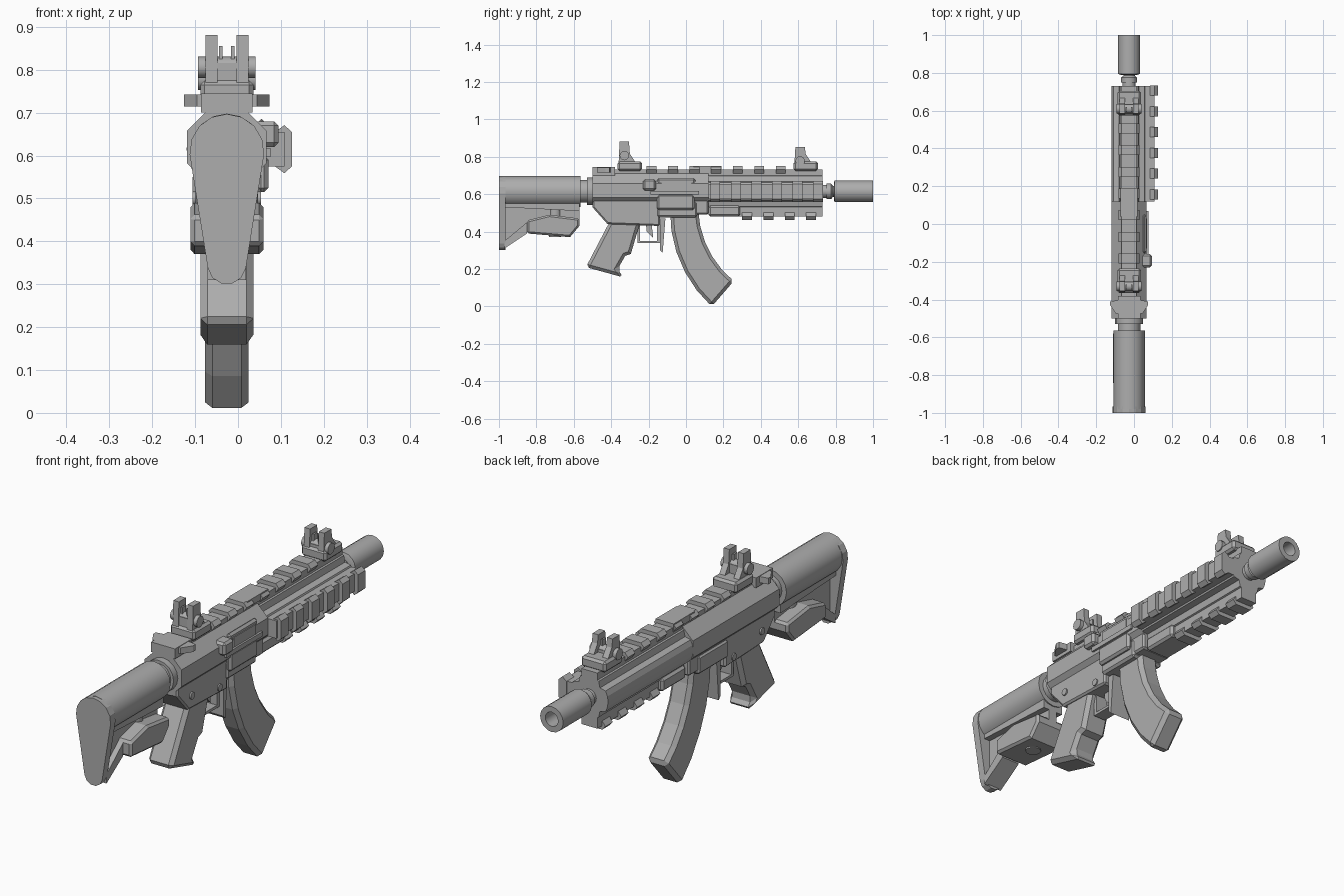
import bpy, bmesh
from math import sin, cos, pi, radians

if "Cube" in bpy.data.objects:
    bpy.data.objects.remove(bpy.data.objects["Cube"])

GREY = (.42, .42, .42, 1)
metal = bpy.data.materials.new("gunmetal grey")
metal.use_nodes = True
metal.diffuse_color = GREY
metal.node_tree.nodes["Principled BSDF"].inputs["Base Color"].default_value = GREY

MIDDLE = -.026       # x of the body's centre plane
BORE = .615          # height of the barrel axis
REAR, MUZZLE = -1, 1
GUARD_START, GUARD_END = .12, .73

# Maps a flat outline and a depth to space, for each extrusion axis
PLACE = {
    'x': lambda point, depth: (MIDDLE + depth, point[0], point[1]),
    'y': lambda point, depth: (MIDDLE + point[0], depth, point[1]),
    'z': lambda point, depth: (MIDDLE + point[0], point[1], depth),
}


def loft(name, loops, chamfer=0, smooth=False):
    """Skin equal-length loops of points and cap both ends."""
    bm = bmesh.new()
    rings = [[bm.verts.new(point) for point in loop] for loop in loops]
    for lower, upper in zip(rings, rings[1:]):
        for i in range(len(lower)):
            bm.faces.new((lower[i - 1], lower[i], upper[i], upper[i - 1]))
    bm.faces.new(rings[0])
    bm.faces.new(rings[-1])
    bmesh.ops.recalc_face_normals(bm, faces=bm.faces)
    mesh = bpy.data.meshes.new(name)
    bm.to_mesh(mesh)
    bm.free()
    mesh.materials.append(metal)
    if smooth:
        mesh.shade_smooth()
        mesh.set_sharp_from_angle(angle=radians(35))
    part = bpy.data.objects.new(name, mesh)
    bpy.context.collection.objects.link(part)
    if chamfer:
        modifier = part.modifiers.new("chamfer", 'BEVEL')
        modifier.width = chamfer
        modifier.segments = 1
        modifier.limit_method = 'ANGLE'
        modifier.angle_limit = radians(60)


def prism(name, outline, start, stop, axis, chamfer=0):
    place = PLACE[axis]
    loft(name, [[place(point, depth) for point in outline] for depth in (start, stop)], chamfer)


def plate(name, outline, half_width, chamfer=0):
    """A side outline of (y, z) points, centred on the body."""
    prism(name, outline, -half_width, half_width, 'x', chamfer)


def box(name, x, y, z, chamfer=0):
    outline = [(y[0], z[0]), (y[1], z[0]), (y[1], z[1]), (y[0], z[1])]
    prism(name, outline, x[0], x[1], 'x', chamfer)


def block(name, half_width, y, z, chamfer=0):
    box(name, (-half_width, half_width), y, z, chamfer)


def arc(centre, radius, start, stop, steps):
    angles = [radians(start + (stop - start) * i / steps) for i in range(steps + 1)]
    return [(centre[0] + radius * cos(a), centre[1] + radius * sin(a)) for a in angles]


def circle(centre, radius, sides, turn=0):
    return arc(centre, radius, turn, turn + 360, sides)[:-1]


def lathe(name, profile, axis='y', centre=(0, BORE), sides=16):
    """Turn (position, radius) pairs around an axis."""
    place = PLACE[axis]
    loft(name, [[place(point, depth) for point in circle(centre, radius, sides)]
                for depth, radius in profile], smooth=True)


def cross_pin(name, centre, radius, half_width):
    lathe(name, [(-half_width, radius), (half_width, radius)], 'x', centre, sides=12)


# Stock: a tapered butt, round tube and thin web with a sloping strut
butt = arc((0, .61), .087, -5, 185, 8) + arc((0, .345), .045, 190, 350, 5)
prism("butt_plate", butt, REAR, REAR + .035, 'y')
lathe("stock_tube", [(REAR + .02, .083), (-.565, .083)])
plate("stock_web", [(-.97, .56), (-.57, .56), (-.57, .43), (-.85, .42), (-.97, .33)], .02)
plate("stock_strut", [(-.97, .31), (-.85, .39), (-.85, .45), (-.97, .35)], .045)
plate("stock_rib", [(-.97, .56), (-.57, .56), (-.57, .51), (-.97, .53)], .05)
plate("stock_lever", [(-.85, .39), (-.62, .37), (-.57, .43), (-.57, .47), (-.73, .49), (-.85, .46)],
      .085, chamfer=.01)
lathe("stock_pin", [(.37, .033), (.54, .033)], 'z', (0, -.7), sides=12)
lathe("buffer_tube", [(-.57, .06), (-.53, .06), (-.53, .074), (-.5, .074)])

# Receiver: octagonal upper over a slab-sided lower
prism("upper_receiver", circle((0, .62), .1, 8, turn=22.5), -.5, GUARD_START, 'y')
plate("lower_receiver", [(-.5, .58), (-.5, .53), (-.42, .44), (-.14, .43), (-.14, .49),
                         (GUARD_START, .49), (GUARD_START, .58)], .073, chamfer=.008)
block("magazine_well", .08, y=(-.155, .06), z=(.475, .56), chamfer=.01)
cross_pin("front_pin", (-.2, .46), .016, .078)
cross_pin("rear_pin", (-.4, .5), .016, .08)

# Ejection port, only on the model's left
box("port_housing", x=(.07, .097), y=(-.155, .045), z=(.515, .6), chamfer=.01)
box("port_frame", x=(.07, .092), y=(-.155, .05), z=(.6, .685), chamfer=.01)
box("bolt", x=(.08, .096), y=(-.13, .03), z=(.62, .665))
box("port_cover", x=(.09, .102), y=(-.19, .07), z=(.597, .618))
box("forward_assist", x=(.06, .12), y=(-.23, -.16), z=(.62, .68), chamfer=.01)

# Charging handle with two swept wings
block("charging_handle", .06, y=(-.5, -.38), z=(.7, .745))
for side in (-1, 1):
    wing = [(.04, -.4), (.1, -.41), (.1, -.43), (.07, -.475), (.04, -.475)]
    prism("charging_wing", [(side * x, y) for x, y in wing], .715, .743, 'z')

# Grip, trigger and guard
plate("grip", [(-.41, .5), (-.415, .44), (-.535, .21), (-.335, .155), (-.365, .2),
               (-.325, .27), (-.295, .28), (-.245, .45)], .062, chamfer=.02)
block("guard_bottom", .03, y=(-.26, -.14), z=(.338, .35))
for y in (-.26, -.155):
    block("guard_post", .03, y=(y, y + .015), z=(.34, .45))
plate("trigger", [(-.215, .45), (-.185, .45), (-.175, .365), (-.21, .4)], .012)
plate("magazine_release", [(-.14, .47), (-.11, .47), (-.125, .285), (-.14, .3)], .05)

# Curved magazine: a band between two arcs, widening downwards
pivot, bend, sweep, steps = (.59, .52), .6, 49, 5
outline = []
for edge in (-1, 1):
    curve = []
    for i in range(steps + 1):
        angle = radians(sweep * i / steps)
        reach = bend + edge * (.075 + .015 * i / steps)
        curve.append((pivot[0] - reach * cos(angle), pivot[1] - reach * sin(angle)))
    outline += curve[::edge]
plate("magazine", outline, .051, chamfer=.017)

# Handguard: a round shell with a groove along each diagonal
shell = []
for i in range(24):
    radius = .075 if i % 6 == 3 else .094
    shell.append((radius * sin(i * pi / 12), BORE + radius * cos(i * pi / 12)))
prism("handguard", shell, GUARD_START, GUARD_END, 'y')
block("handguard_block", .06, y=(GUARD_START, .29), z=(.48, .54), chamfer=.01)


# Rails: a strip with evenly spaced teeth, turned about the bore
def rail(name, turn, reach, start, first, count, pitch):
    def turned(outline):
        c, s = cos(radians(turn)), sin(radians(turn))
        return [(u * c + v * s, BORE + v * c - u * s) for u, v in outline]

    base, crown, middle = reach - .04, reach, reach - .018
    strip = [(-.04, .07), (.04, .07), (.04, middle), (-.04, middle)]
    prism(name, turned(strip), start, GUARD_END, 'y')
    tooth = [(-.04, base), (.04, base), (.056, middle), (.04, crown), (-.04, crown), (-.056, middle)]
    for i in range(count):
        y = first + pitch * i
        prism(name + "_tooth", turned(tooth), y, y + .053, 'y')


rail("top_rail", turn=0, reach=.135, start=-.5, first=-.21, count=7, pitch=.115)
rail("left_rail", turn=90, reach=.152, start=GUARD_START, first=.13, count=6, pitch=.11)
rail("bottom_rail", turn=180, reach=.153, start=.28, first=.3, count=4, pitch=.114)
block("top_rail_bridge", .045, y=(.04, .19), z=(.72, .75))


# Folding sights with two ears, a notched centre and a cross knob
def sight(name, y, top):
    block(name + "_base", .062, y=(y - .06, y + .07), z=(.725, .775), chamfer=.01)
    block(name + "_bridge", .045, y=(y - .05, y), z=(.77, top - .065))
    leaf = [(y - .055, .77), (y + .035, .77), (y + .005, .815), (y, top), (y - .05, top)]
    for side in (-1, 1):
        prism(name + "_ear", leaf, side * .022, side * .05, 'x')
        box(name + "_aperture", x=(side * .01, side * .018), y=(y - .04, y - .015), z=(.78, top - .025))
    cross_pin(name + "_knob", (y - .025, top - .075), .025, .067)


sight("rear_sight", y=-.305, top=.881)
sight("front_sight", y=.635, top=.853)

# Barrel and hollow muzzle sleeve
lathe("barrel", [(.7, .035), (.75, .035), (.75, .042), (.775, .042), (.785, .03), (.8, .03)])
lathe("muzzle_sleeve", [(.79, .045), (.795, .058), (MUZZLE, .058), (MUZZLE, .032), (.9, .032)])
